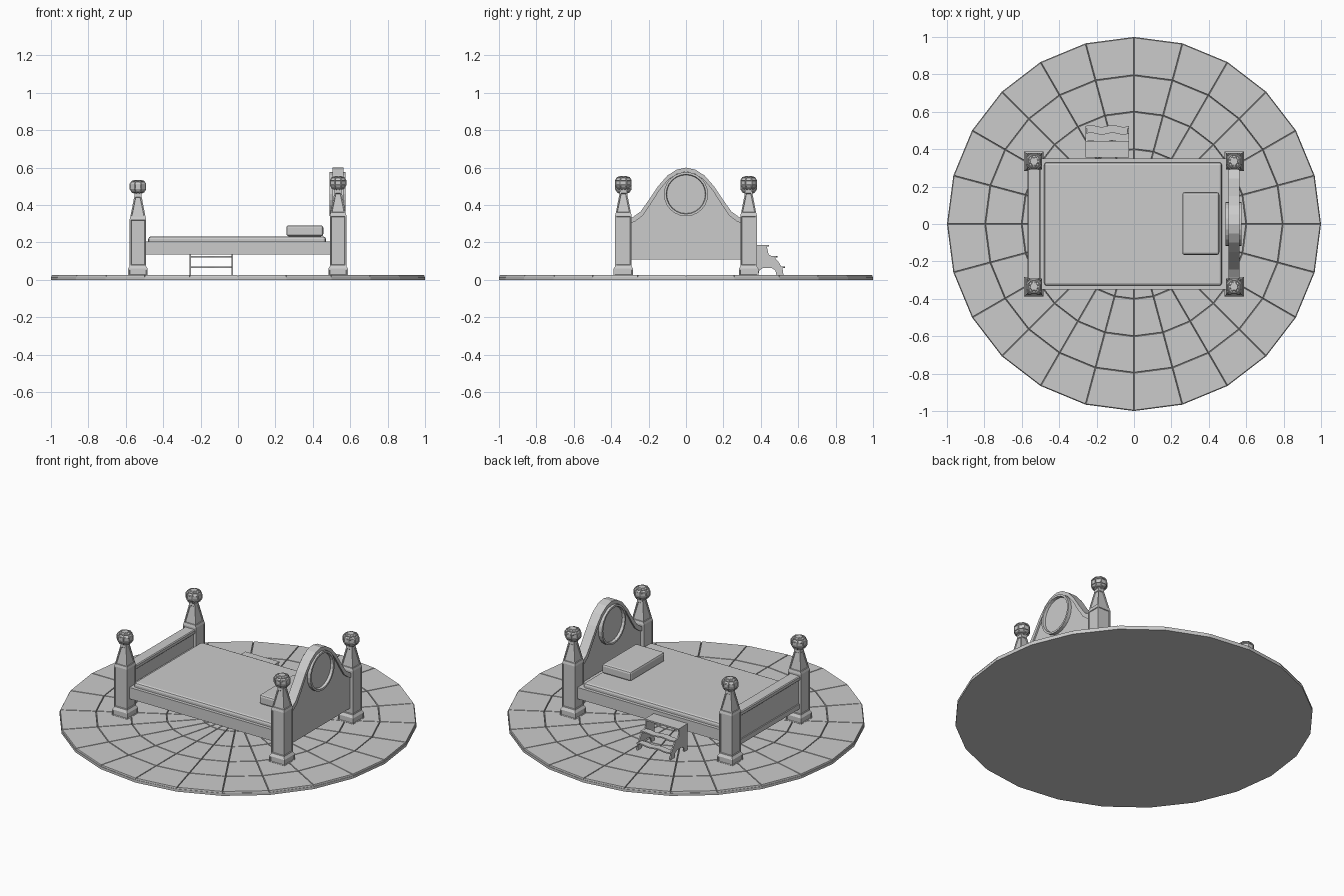
import bpy, bmesh
from math import sin, cos, pi, sqrt
from mathutils import Matrix, Vector

if "Cube" in bpy.data.objects:
    bpy.data.objects.remove(bpy.data.objects["Cube"])


def finish(name, bm, loc=(0, 0, 0)):
    bmesh.ops.recalc_face_normals(bm, faces=bm.faces)
    me = bpy.data.meshes.new(name)
    bm.to_mesh(me)
    bm.free()
    ob = bpy.data.objects.new(name, me)
    ob.location = loc
    bpy.context.collection.objects.link(ob)
    return ob


def box(name, lo, hi, bevel=0, segments=2):
    bm = bmesh.new()
    bmesh.ops.create_cube(bm, size=1)
    lo, hi = Vector(lo), Vector(hi)
    bmesh.ops.scale(bm, vec=hi - lo, verts=bm.verts)
    ob = finish(name, bm, (lo + hi) / 2)
    if bevel:
        m = ob.modifiers.new("Bevel", 'BEVEL')
        m.width, m.segments = bevel, segments
    return ob


def lathe(profile, sides, turn=0.0):
    """Closed stack of polygon rings from (radius, z) pairs."""
    bm = bmesh.new()
    rings = [[bm.verts.new((r * cos(turn + 2 * pi * i / sides), r * sin(turn + 2 * pi * i / sides), z))
              for i in range(sides)] for r, z in profile]
    for a, b in zip(rings, rings[1:]):
        for i in range(sides):
            j = (i + 1) % sides
            bm.faces.new((a[i], a[j], b[j], b[i]))
    bm.faces.new(rings[0][::-1])
    bm.faces.new(rings[-1])
    bmesh.ops.recalc_face_normals(bm, faces=bm.faces)
    return bm


def panel(bm, test, width, depth):
    faces = [f for f in bm.faces if test(f)]
    bmesh.ops.inset_individual(bm, faces=faces, thickness=width, depth=0)
    bmesh.ops.inset_individual(bm, faces=faces, thickness=0.003, depth=depth)


def prism(name, pts, x0, x1):
    """Outline in the y-z plane, extruded along x."""
    bm = bmesh.new()
    f = bm.faces.new([bm.verts.new((x0, y, z)) for y, z in pts])
    ext = bmesh.ops.extrude_face_region(bm, geom=[f])
    bmesh.ops.translate(bm, vec=(x1 - x0, 0, 0),
                        verts=[v for v in ext['geom'] if isinstance(v, bmesh.types.BMVert)])
    return finish(name, bm)


# Round stone floor: polygon slab with raised tiles in rings
finish("floor_slab", lathe([(1.0, 0), (1.0, 0.016)], 24))
bm = bmesh.new()
radii = [0.03, 0.2, 0.4, 0.6, 0.795, 0.998]
for a, b in zip(radii, radii[1:]):
    for i in range(24):
        t, u = 2 * pi * i / 24, 2 * pi * (i + 1) / 24
        bm.faces.new([bm.verts.new((r * cos(k), r * sin(k), 0.014))
                      for r, k in ((a, t), (b, t), (b, u), (a, u))])
tiles = list(bm.faces)
gap = bmesh.ops.inset_individual(bm, faces=tiles, thickness=0.0035, depth=0)
bmesh.ops.delete(bm, geom=gap['faces'], context='FACES')
bmesh.ops.inset_individual(bm, faces=tiles, thickness=0.004, depth=0.011)
finish("floor_tiles", bm)

# Four corner posts with recessed panels and faceted knobs
R2 = sqrt(2)
for x, lift, kind in ((-0.535, 0, "foot"), (0.535, 0.02, "head")):
    for y, side in ((-0.335, "right"), (0.335, "left")):
        prof = [(.052, .02), (.052, .06), (.044, .073), (.044, .325 + lift),
                (.041, .335 + lift), (.019, .45 + lift), (.019, .465 + lift)]
        bm = lathe([(r * R2, z) for r, z in prof], 4, pi / 4)
        panel(bm, lambda f: abs(f.normal.z) < 0.5 and f.calc_area() > 0.004, 0.009, -0.004)
        finish(f"{kind}_post_{side}", bm, (x, y, 0))
        bm = lathe([(.02, .46 + lift), (.037, .467 + lift), (.048, .485 + lift),
                    (.048, .513 + lift), (.037, .529 + lift), (.018, .535 + lift)], 8, pi / 8)
        panel(bm, lambda f: len(f.verts) == 4, 0.003, -0.003)
        finish(f"{kind}_knob_{side}", bm, (x, y, 0))

# Bed frame, mattress and pillow
box("bed_frame", (-0.51, -0.35, 0.135), (0.51, 0.35, 0.205))
box("mattress", (-0.48, -0.33, 0.19), (0.47, 0.33, 0.232), 0.014)
box("pillow", (0.258, -0.165, 0.233), (0.456, 0.17, 0.291), 0.012)

# Footboard with recessed panel and cap rail
box("footboard", (-0.56, -0.31, 0.11), (-0.51, 0.31, 0.29))
box("footboard_cap", (-0.57, -0.31, 0.285), (-0.50, 0.31, 0.312), 0.005, 1)
box("footboard_base", (-0.567, -0.31, 0.11), (-0.503, 0.31, 0.14))

# Headboard: arched outline with a raised border
half = [(.31, .325), (.285, .335), (.243, .365), (.20, .425), (.15, .50), (.10, .557), (.05, .589)]
arch = half + [(0, .60)] + [(-y, z) for y, z in reversed(half)]
prism("headboard", [(-.31, .11), (.31, .11)] + arch, 0.515, 0.555)
inner = [(y * 0.95, z - 0.022) for y, z in arch]
prism("headboard_border", arch + inner[::-1], 0.505, 0.565)

# Round medallion, recessed on both faces
bm = lathe([(.118, -.043), (.118, .043)], 24)
panel(bm, lambda f: len(f.verts) > 4, 0.012, -0.016)
bm.transform(Matrix.Translation((0.533, 0, 0.458)) @ Matrix.Rotation(pi / 2, 4, 'Y'))
finish("headboard_medallion", bm)

# Step stool: two cut-out sides and three treads
outline = [(.358, .02), (.385, .02), (.392, .05), (.41, .062), (.46, .062), (.478, .05), (.484, .02),
           (.522, .02), (.516, .06), (.495, .095), (.475, .118), (.455, .128), (.442, .135),
           (.432, .178), (.358, .178)]
for x, side in ((-0.26, "foot"), (-0.036, "head")):
    prism(f"stool_side_{side}", outline, x, x + 0.008)
box("stool_top_tread", (-0.26, 0.355, 0.177), (-0.028, 0.443, 0.186))


def wavy_tread(name, y0, y1, z):
    bm = bmesh.new()
    xs = [-0.26 + 0.232 * i / 12 for i in range(13)]
    wave = [0.005 * sin(i * pi / 3) for i in range(13)]
    lo = [(x, y0 + w) for x, w in zip(xs, wave)]
    hi = [(x, y1 + w) for x, w in zip(xs, wave)]
    f = bm.faces.new([bm.verts.new((x, y, z)) for x, y in lo + hi[::-1]])
    ext = bmesh.ops.extrude_face_region(bm, geom=[f])
    bmesh.ops.translate(bm, vec=(0, 0, 0.008),
                        verts=[v for v in ext['geom'] if isinstance(v, bmesh.types.BMVert)])
    finish(name, bm)


wavy_tread("stool_middle_tread", 0.442, 0.485, 0.12)
wavy_tread("stool_lower_tread", 0.483, 0.524, 0.062)
